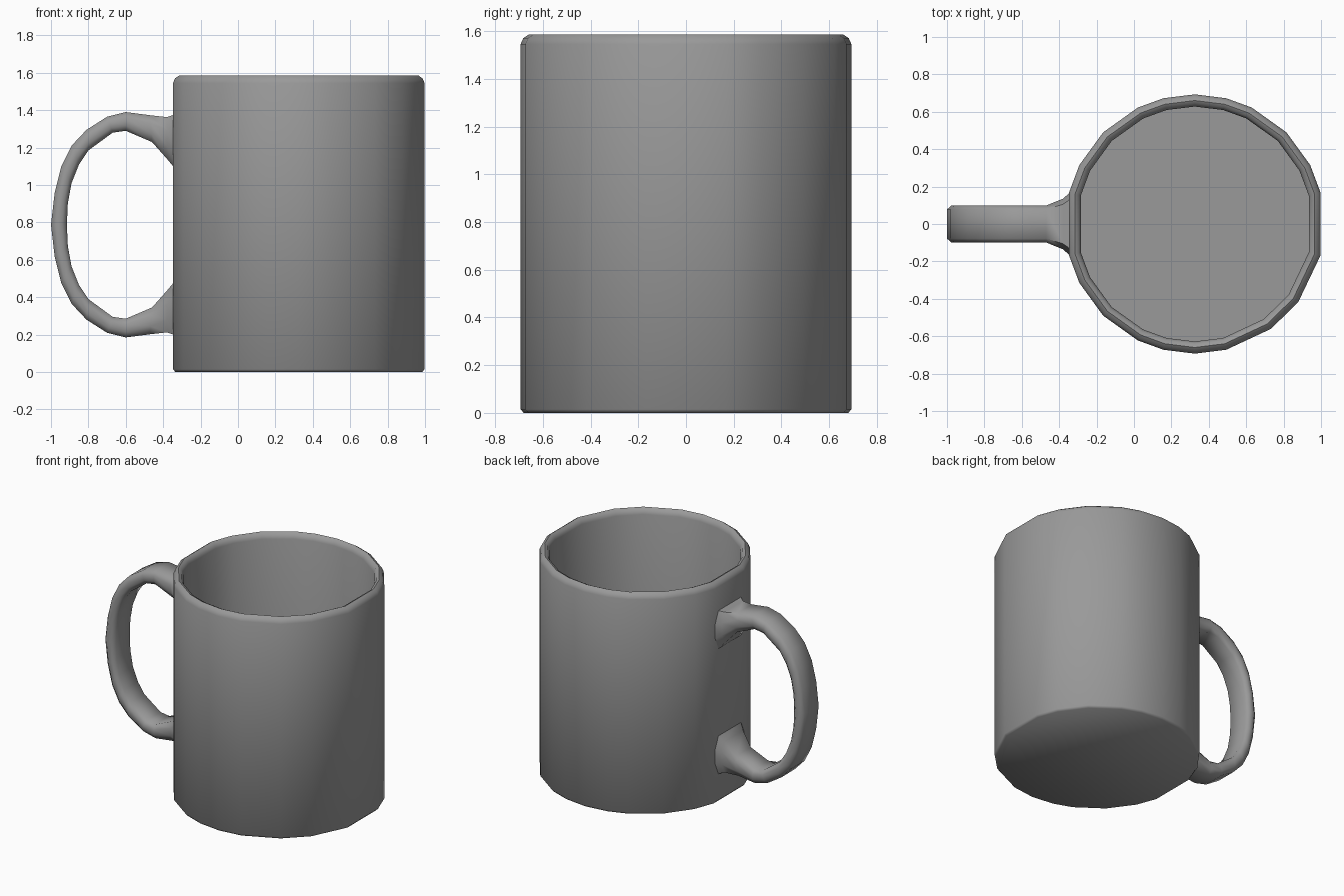
import bpy, bmesh, math

if "Cube" in bpy.data.objects:
    bpy.data.objects.remove(bpy.data.objects["Cube"], do_unlink=True)

grey = bpy.data.materials.new("grey_ceramic")
grey.use_nodes = True
colour = (0.32, 0.32, 0.32, 1)
grey.diffuse_color = colour
grey.node_tree.nodes["Principled BSDF"].inputs["Base Color"].default_value = colour


def loft(name, rings, smooth_angle):
    """Bridge equal-sized rings of points and cap both ends."""
    bm = bmesh.new()
    loops = [[bm.verts.new(p) for p in ring] for ring in rings]
    for a, b in zip(loops, loops[1:]):
        for i in range(len(a)):
            j = (i + 1) % len(a)
            bm.faces.new((a[i], a[j], b[j], b[i]))
    bm.faces.new(loops[0][::-1])
    bm.faces.new(loops[-1])
    bmesh.ops.recalc_face_normals(bm, faces=bm.faces)
    mesh = bpy.data.meshes.new(name)
    bm.to_mesh(mesh)
    bm.free()
    obj = bpy.data.objects.new(name, mesh)
    bpy.context.collection.objects.link(obj)
    mesh.materials.append(grey)
    bpy.ops.object.select_all(action="DESELECT")
    obj.select_set(True)
    bpy.context.view_layer.objects.active = obj
    bpy.ops.object.shade_smooth_by_angle(angle=math.radians(smooth_angle))
    return obj


# Mug body: radius/height profile swept round uneven facets
CENTRE_X = 0.325
angles = [-76, -54, -37, -14, 14, 27, 45, 64, 76, 90, 104, 116, 135,
          153, 166, 194, 207, 225, 244, 256, 270]
profile = [(0.68, 0), (0.693, 0.015), (0.693, 1.545), (0.682, 1.57), (0.66, 1.585),
           (0.64, 1.575), (0.628, 1.545), (0.628, 0.07)]
loft("mug_body", [[(CENTRE_X + r * math.cos(math.radians(a)),
                    r * math.sin(math.radians(a)), z) for a in angles]
                  for r, z in profile], 50)

# Handle: outer x, outer z, inner x, inner z, half width; mirrored about MID
MID = 0.7875
upper = [
    (-0.33, 1.38, -0.33, 1.08, 0.18),
    (-0.38, 1.363, -0.38, 1.14, 0.135),
    (-0.47, 1.373, -0.46, 1.23, 0.1),
    (-0.6, 1.39, -0.6, 1.29, 0.1),
    (-0.7, 1.365, -0.67, 1.28, 0.1),
    (-0.81, 1.295, -0.8, 1.185, 0.1),
    (-0.89, 1.21, -0.85, 1.11, 0.1),
    (-0.945, 1.1, -0.89, 1.01, 0.1),
    (-0.98, 0.96, -0.91, 0.9, 0.1),
    (-1, MID, -0.915, MID, 0.1),
]
lower = [(ox, 2 * MID - oz, ix, 2 * MID - iz, w)
         for ox, oz, ix, iz, w in reversed(upper[:-1])]
# Chamfered cross-section: fraction from outer to inner, fraction of width
half = [(0, 0.78), (0.3, 1), (0.7, 1), (1, 0.78)]
section = half + [(t, -s) for t, s in reversed(half)]
loft("handle", [[(ox + t * (ix - ox), s * w, oz + t * (iz - oz)) for t, s in section]
                for ox, oz, ix, iz, w in upper + lower], 60)
